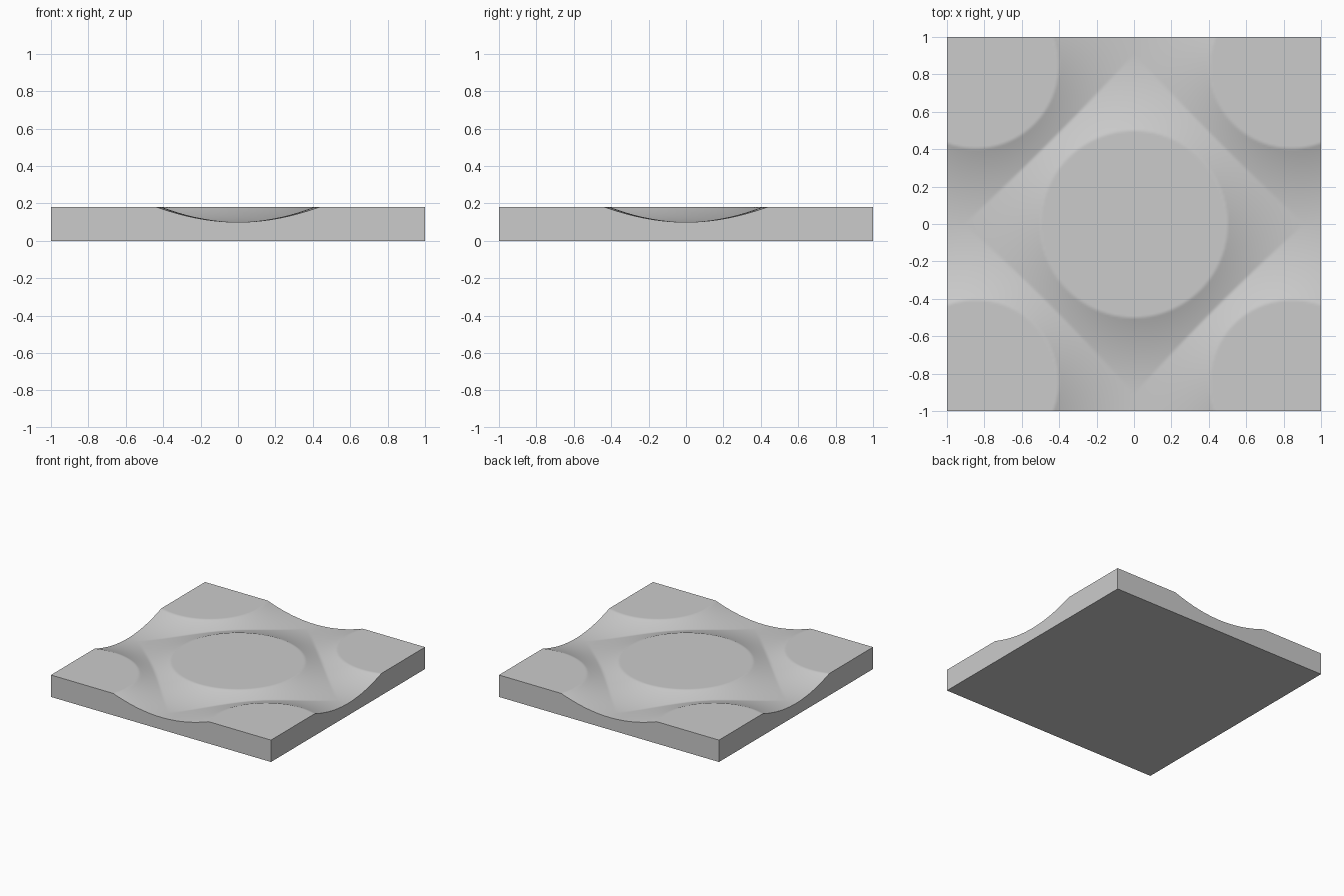
import bpy, bmesh, math

cube = bpy.data.objects.get("Cube")
if cube:
    bpy.data.objects.remove(cube, do_unlink=True)

HIGH, LOW = 0.18, 0.10   # plateau and valley heights
RUN = 0.42               # width of each hollow slope
C = 0.845                # corner plateau centres

# Round plateaus: x, y, radius
plateaus = [(0, 0, 0.5)] + [(sx * C, sy * C, 0.44) for sx in (-1, 1) for sy in (-1, 1)]


def height(x, y):
    """Flat on each plateau, then a hollow slope down to the valley."""
    gap = min(math.hypot(x - px, y - py) - r for px, py, r in plateaus)
    t = min(max(gap / RUN, 0), 1)
    return LOW + (HIGH - LOW) * (1 - t) ** 2


# Sculpted top surface
bm = bmesh.new()
bmesh.ops.create_grid(bm, x_segments=200, y_segments=200, size=1)
for v in bm.verts:
    v.co.z = height(v.co.x, v.co.y)

# Straight side walls and flat base
rim = [e for e in bm.edges if e.is_boundary]
skirt = bmesh.ops.extrude_edge_only(bm, edges=rim)["geom"]
for v in skirt:
    if isinstance(v, bmesh.types.BMVert):
        v.co.z = 0
base_loop = [e for e in bm.edges if e.is_boundary]
bmesh.ops.contextual_create(bm, geom=base_loop)
bmesh.ops.recalc_face_normals(bm, faces=bm.faces[:])

mesh = bpy.data.meshes.new("sculpted_tile")
bm.to_mesh(mesh)
bm.free()
tile = bpy.data.objects.new("sculpted_tile", mesh)
bpy.context.collection.objects.link(tile)

# Plain grey
grey = bpy.data.materials.new("plain_grey")
grey.use_nodes = True
colour = (0.6, 0.6, 0.6, 1)
grey.diffuse_color = colour
grey.node_tree.nodes["Principled BSDF"].inputs["Base Color"].default_value = colour
mesh.materials.append(grey)

# Smooth top with crisp outer edges
bpy.context.view_layer.objects.active = tile
tile.select_set(True)
bpy.ops.object.shade_smooth_by_angle(angle=math.radians(30))
